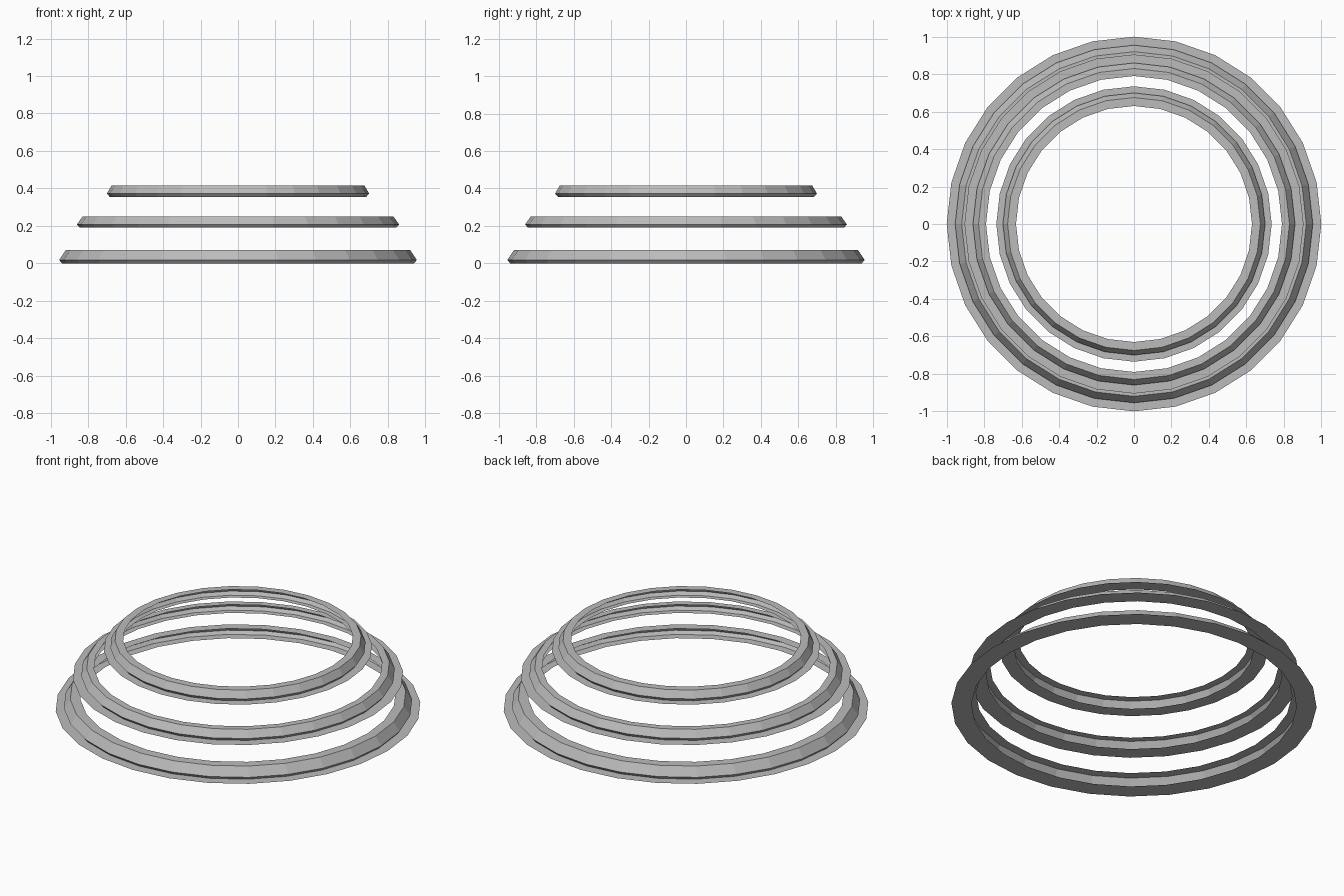
import bpy
import bmesh
import math

if "Cube" in bpy.data.objects:
    bpy.data.objects.remove(bpy.data.objects["Cube"])

SIDES = 28

grey = bpy.data.materials.new("light grey")
grey.diffuse_color = (0.5, 0.5, 0.5, 1.0)
grey.use_nodes = True
grey.node_tree.nodes["Principled BSDF"].inputs["Base Color"].default_value = grey.diffuse_color


def lathe(name, profile):
    """Revolve an open (radius, height) profile into a faceted sheet."""
    bm = bmesh.new()
    loops = []
    for r, z in profile:
        loops.append([bm.verts.new((r * math.cos(2 * math.pi * i / SIDES),
                                    r * math.sin(2 * math.pi * i / SIDES), z))
                      for i in range(SIDES)])
    for low, high in zip(loops, loops[1:]):
        for i in range(SIDES):
            j = (i + 1) % SIDES
            bm.faces.new((low[i], low[j], high[j], high[i]))
    mesh = bpy.data.meshes.new(name)
    bm.to_mesh(mesh)
    bm.free()
    mesh.materials.append(grey)
    obj = bpy.data.objects.new(name, mesh)
    bpy.context.collection.objects.link(obj)
    return obj


# tier: base height, top height, flange inner/outer, wall bottom/top, rim inner
tiers = {
    "lower": (0.0, 0.07, 0.89, 1.0, 0.955, 0.92, 0.865),
    "middle": (0.19, 0.25, 0.81, 0.905, 0.86, 0.83, 0.79),
    "upper": (0.355, 0.415, 0.655, 0.735, 0.70, 0.675, 0.63),
}

for tier, (z0, z1, f_in, f_out, w_low, w_top, rim_in) in tiers.items():
    # flat flange at the foot
    lathe(tier + "_flange", [(f_out, z0), (f_in, z0)])
    # sloping wall, tucked in a little at its foot
    lathe(tier + "_wall", [(w_low - 0.015, z0), (w_low, z0 + 0.018),
                           (w_top, z1)])
    # flat rim on top
    lathe(tier + "_rim", [(w_top, z1), (rim_in, z1)])
